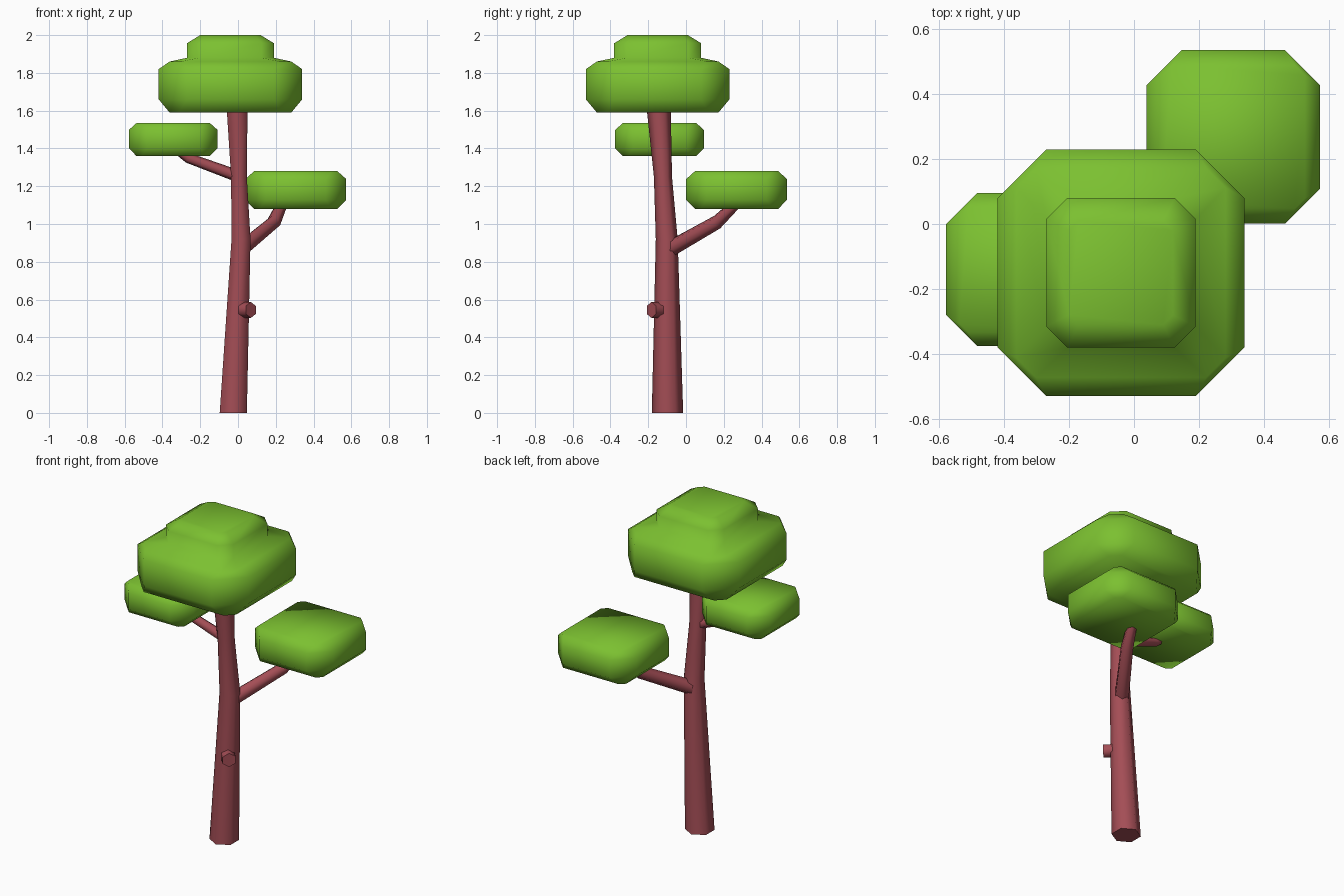
import bpy, math
from mathutils import Vector

if "Cube" in bpy.data.objects:
    bpy.data.objects.remove(bpy.data.objects["Cube"])


def material(name, rgb):
    m = bpy.data.materials.new(name)
    m.diffuse_color = (*rgb, 1)
    m.use_nodes = True
    m.node_tree.nodes["Principled BSDF"].inputs["Base Color"].default_value = m.diffuse_color
    return m


BARK = material("reddish brown bark", (0.37, 0.075, 0.092))
LEAF = material("leaf green", (0.20, 0.53, 0.03))


def loft(name, rings, mat, sharp_angle):
    """Skin a list of equal-length rings and cap both ends."""
    n = len(rings[0])
    verts = [p for ring in rings for p in ring]
    faces = [(r * n + i, r * n + (i + 1) % n, (r + 1) * n + (i + 1) % n, (r + 1) * n + i)
             for r in range(len(rings) - 1) for i in range(n)]
    faces += [tuple(reversed(range(n))), tuple(range(len(verts) - n, len(verts)))]
    me = bpy.data.meshes.new(name)
    me.from_pydata(verts, [], faces)
    me.materials.append(mat)
    me.polygons.foreach_set("use_smooth", [True] * len(me.polygons))
    me.set_sharp_from_angle(angle=math.radians(sharp_angle))
    ob = bpy.data.objects.new(name, me)
    bpy.context.collection.objects.link(ob)
    return ob


def hexagon(radius):
    """Six-sided ring with corners on the y axis."""
    return [Vector((radius * math.cos(a), radius * math.sin(a), 0))
            for a in (math.radians(30 + 60 * i) for i in range(6))]


def limb(name, path):
    """Six-sided tapered branch along (x, y, z, radius) points."""
    pts = [Vector(p[:3]) for p in path]
    rings = []
    for i, p in enumerate(path):
        d = pts[min(i + 1, len(pts) - 1)] - pts[max(i - 1, 0)]
        q = d.to_track_quat('Z', 'Y')
        rings.append([pts[i] + q @ v for v in hexagon(p[3])])
    return loft(name, rings, BARK, 65)


def clump(name, x, y, profile):
    """Foliage made of corner-cut squares: (half width, corner cut, z)."""
    rings = []
    for h, c, z in profile:
        k = h - c
        outline = [(h, -k), (h, k), (k, h), (-k, h), (-h, k), (-h, -k), (-k, -h), (k, -h)]
        rings.append([(x + px, y + py, z) for px, py in outline])
    return loft(name, rings, LEAF, 180)


# Trunk: horizontal rings so the foot sits flat
trunk = [(-0.025, -0.098, 0, 0.083), (0.016, -0.102, 0.92, 0.058),
         (0.005, -0.122, 1.25, 0.048), (-0.005, -0.145, 1.62, 0.064)]
loft("trunk", [[Vector((x, y, z)) + v for v in hexagon(r)] for x, y, z, r in trunk], BARK, 65)

# Branches and the cut stub
limb("right_branch", [(0.015, -0.09, 0.865, 0.044), (0.19, 0.165, 1.01, 0.038),
                      (0.245, 0.29, 1.13, 0.026)])
limb("left_branch", [(0.0, -0.12, 1.253, 0.032), (-0.265, -0.135, 1.35, 0.027),
                     (-0.36, -0.14, 1.42, 0.02)])
limb("branch_stub", [(0.0, -0.11, 0.545, 0.042), (0.068, -0.183, 0.545, 0.042)])

# Crown: wide lower tier with a smaller tier on top
clump("crown_foliage", -0.04, -0.15, [
    (0.322, 0.05, 1.59), (0.38, 0.15, 1.66), (0.38, 0.15, 1.82), (0.322, 0.06, 1.86),
    (0.23, 0.065, 1.88), (0.23, 0.065, 1.957), (0.16, 0.03, 2.0)])

# Side foliage: same cushion shape at two sizes
for name, x, y, z, s in (("right_foliage", 0.306, 0.268, 1.18, 1.0),
                         ("left_foliage", -0.343, -0.14, 1.447, 0.88)):
    cushion = ((0.22, 0.03, -0.1), (0.267, 0.108, -0.052), (0.267, 0.108, 0.058), (0.22, 0.03, 0.1))
    clump(name, x, y, [(h * s, c * s, z + dz * s) for h, c, dz in cushion])
